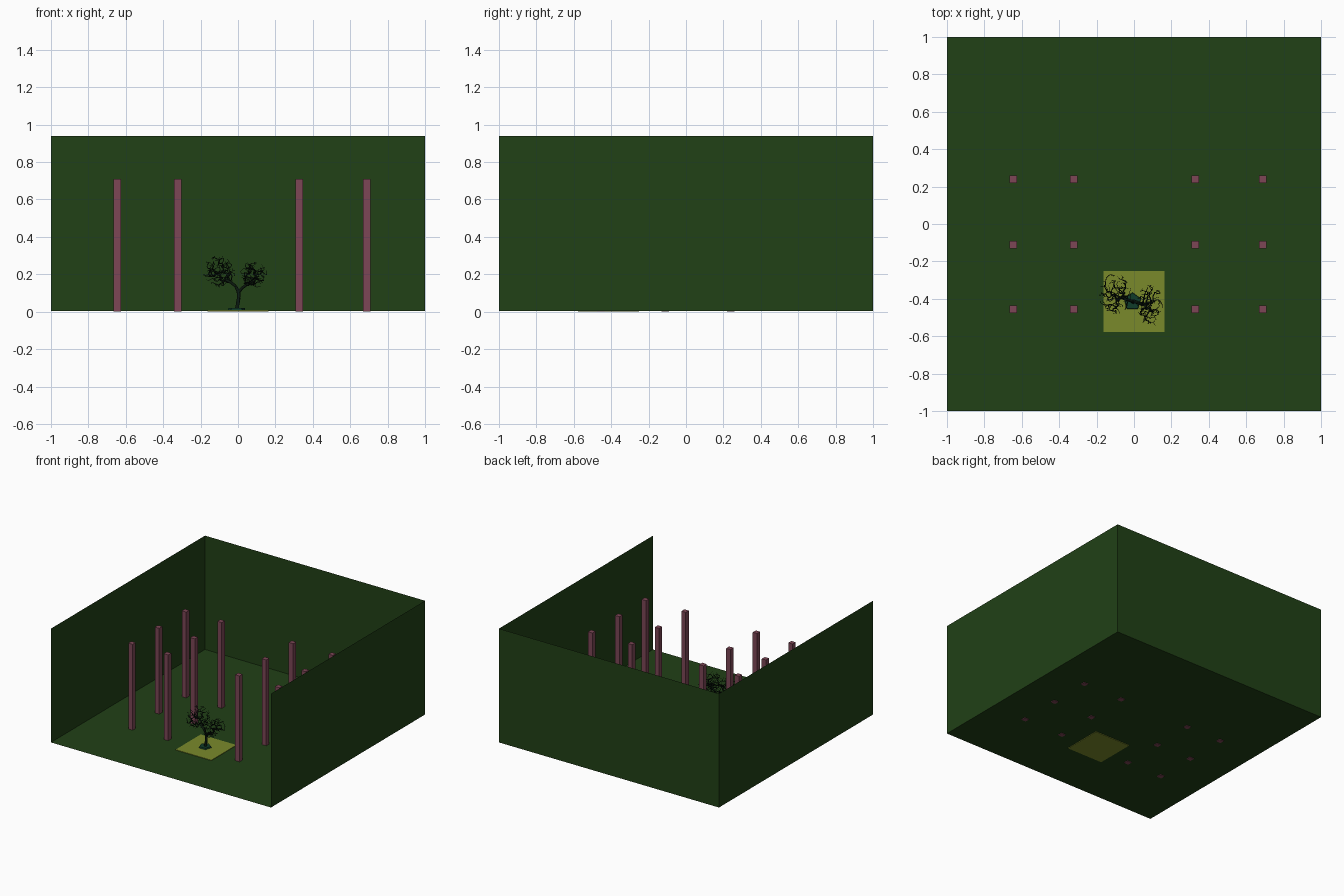
import bpy, bmesh, math, random
from mathutils import Vector

if "Cube" in bpy.data.objects:
    bpy.data.objects.remove(bpy.data.objects["Cube"])

random.seed(7)


def material(name, rgb):
    m = bpy.data.materials.new(name)
    m.diffuse_color = (*rgb, 1)
    m.use_nodes = True
    m.node_tree.nodes["Principled BSDF"].inputs["Base Color"].default_value = m.diffuse_color
    return m


GREEN = material("hedge_green", (0.015, 0.052, 0.008))
PINK = material("dusty_pink", (0.205, 0.062, 0.093))
YELLOW = material("olive_yellow", (0.195, 0.254, 0.024))
TEAL = material("dark_teal", (0.005, 0.045, 0.022))
BARK = material("dark_bark", (0.003, 0.009, 0.004))


def add_mesh(name, bm, mat):
    me = bpy.data.meshes.new(name)
    bm.to_mesh(me)
    bm.free()
    me.materials.append(mat)
    ob = bpy.data.objects.new(name, me)
    bpy.context.collection.objects.link(ob)
    return ob


def box(name, center, size, mat, drop=()):
    """Box with optional faces removed (given by outward normals)."""
    bm = bmesh.new()
    bmesh.ops.create_cube(bm, size=1)
    bm.normal_update()
    gone = [f for f in bm.faces if any(f.normal.dot(Vector(d)) > 0.9 for d in drop)]
    bmesh.ops.delete(bm, geom=gone, context='FACES')
    for v in bm.verts:
        v.co = Vector(center) + Vector(a * b for a, b in zip(v.co, size))
    return add_mesh(name, bm, mat)


# Room: floor and three sheet walls, open at the front and top
box("room", (0, 0, 0.4725), (2, 2, 0.935), GREEN, drop=[(0, 0, 1), (0, -1, 0)])

# Rows of square columns
for j, y in enumerate((-0.455, -0.11, 0.24)):
    for i, x in enumerate((-0.645, -0.322, 0.327, 0.688)):
        box(f"column_{j}_{i}", (x, y, 0.355), (0.04, 0.04, 0.71), PINK)

# Planting bed
box("planting_bed", (0, -0.415, 0.0045), (0.325, 0.327, 0.009), YELLOW)

# Five-sided mound under the tree
bm = bmesh.new()
bmesh.ops.create_cone(bm, cap_ends=True, segments=5, radius1=0.05, radius2=0.046, depth=0.015)
for v in bm.verts:
    v.co += Vector((-0.008, -0.415, 0.0125))
add_mesh("tree_mound", bm, TEAL)

# Tree skeleton: trunk and two main limbs
nodes, parent = [], []


def grow(pos, par):
    nodes.append(Vector(pos))
    parent.append(par)
    return len(nodes) - 1


def grow_path(points, par):
    for p in points:
        par = grow(p, par)
    return par


fork = grow_path([(-0.006, -0.415, 0.01), (-0.002, -0.415, 0.04),
                  (0.004, -0.416, 0.075), (0.003, -0.415, 0.105)], -1)
crowns = [  # limb path, crown centre, crown radii
    ([(-0.012, -0.412, 0.135), (-0.035, -0.405, 0.155), (-0.065, -0.395, 0.17)],
     (-0.10, -0.375, 0.215), (0.088, 0.11, 0.09)),
    ([(0.02, -0.42, 0.125), (0.04, -0.427, 0.14), (0.062, -0.435, 0.15)],
     (0.085, -0.435, 0.197), (0.076, 0.115, 0.074)),
]

# Crowns: each twig tip joins the nearest branch already grown
for limb, centre, radii in crowns:
    start = len(nodes)
    tip = nodes[grow_path(limb, fork)]
    targets = []
    while len(targets) < 210:
        d = Vector(random.uniform(-1, 1) for _ in range(3))
        if d.length < 1:
            targets.append(Vector(c + r * k for c, r, k in zip(centre, radii, d)))
    targets.sort(key=lambda p: (p - tip).length)
    for t in targets:
        near = min(range(start, len(nodes)), key=lambda i: (nodes[i] - t).length_squared)
        span = (nodes[near] - t).length
        bend = Vector(random.uniform(-0.2, 0.2) * span for _ in range(3))
        mid = grow((nodes[near] + t) / 2 + bend, near)
        grow(t, mid)

# Thickness follows the number of twigs carried
load = [1] * len(nodes)
for i in range(len(nodes) - 1, 0, -1):
    load[parent[i]] += load[i]
radius = [0.0009 * n ** 0.36 for n in load]
radius[0] *= 1.3

# Branches as tapered tubes
cu = bpy.data.curves.new("tree", 'CURVE')
cu.dimensions = '3D'
cu.bevel_depth = 1.0
cu.bevel_resolution = 1
cu.use_fill_caps = True
for i in range(1, len(nodes)):
    p = parent[i]
    sp = cu.splines.new('POLY')
    sp.points.add(1)
    sp.points[0].co = (*nodes[p], 1)
    sp.points[1].co = (*nodes[i], 1)
    sp.points[0].radius = min(radius[p], radius[i] * 1.3)
    sp.points[1].radius = radius[i]
cu.materials.append(BARK)
tree = bpy.data.objects.new("tree", cu)
bpy.context.collection.objects.link(tree)
bpy.context.view_layer.objects.active = tree
tree.select_set(True)
bpy.ops.object.convert(target='MESH')
